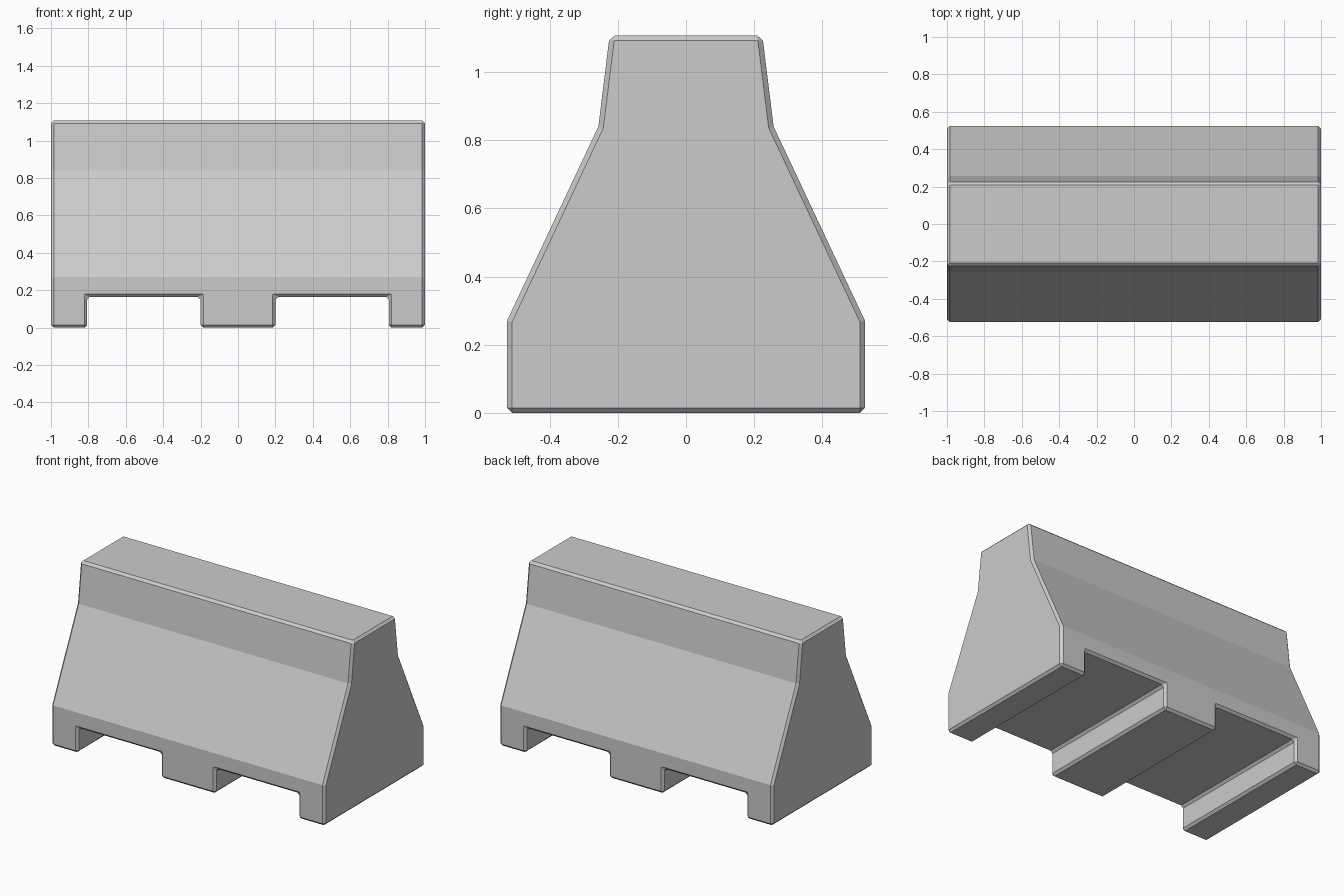
import bpy, bmesh
from math import radians

if "Cube" in bpy.data.objects:
    bpy.data.objects.remove(bpy.data.objects["Cube"])

# Barrier cross-section (half), mirrored in y and extruded along x
half = [(0.525, 0.0), (0.525, 0.27), (0.257, 0.84), (0.224, 1.107)]
profile = half + [(-y, z) for y, z in reversed(half)]

bm = bmesh.new()
face = bm.faces.new([bm.verts.new((-1, y, z)) for y, z in profile])
ext = bmesh.ops.extrude_face_region(bm, geom=[face])
moved = [v for v in ext["geom"] if isinstance(v, bmesh.types.BMVert)]
bmesh.ops.translate(bm, verts=moved, vec=(2, 0, 0))
bmesh.ops.recalc_face_normals(bm, faces=bm.faces)
mesh = bpy.data.meshes.new("barrier")
bm.to_mesh(mesh)
bm.free()
barrier = bpy.data.objects.new("barrier", mesh)
bpy.context.collection.objects.link(barrier)
bpy.context.view_layer.objects.active = barrier

# Two forklift slots cut through the base
for side in (-1, 1):
    bpy.ops.mesh.primitive_cube_add(size=1, location=(side * 0.503, 0, 0.0))
    cutter = bpy.context.object
    cutter.name = "slot_cutter"
    cutter.scale = (0.606, 2, 0.328)
    cutter.hide_render = True
    bpy.context.view_layer.update()
    bpy.context.view_layer.objects.active = barrier
    cut = barrier.modifiers.new("slot", "BOOLEAN")
    cut.operation = "DIFFERENCE"
    cut.solver = "EXACT"
    cut.object = cutter
    bpy.ops.object.modifier_apply(modifier=cut.name)
    bpy.data.objects.remove(cutter)

# Narrow chamfer on the sharp edges only
bevel = barrier.modifiers.new("chamfer", "BEVEL")
bevel.width = 0.015
bevel.segments = 1
bevel.limit_method = "ANGLE"
bevel.angle_limit = radians(30)
